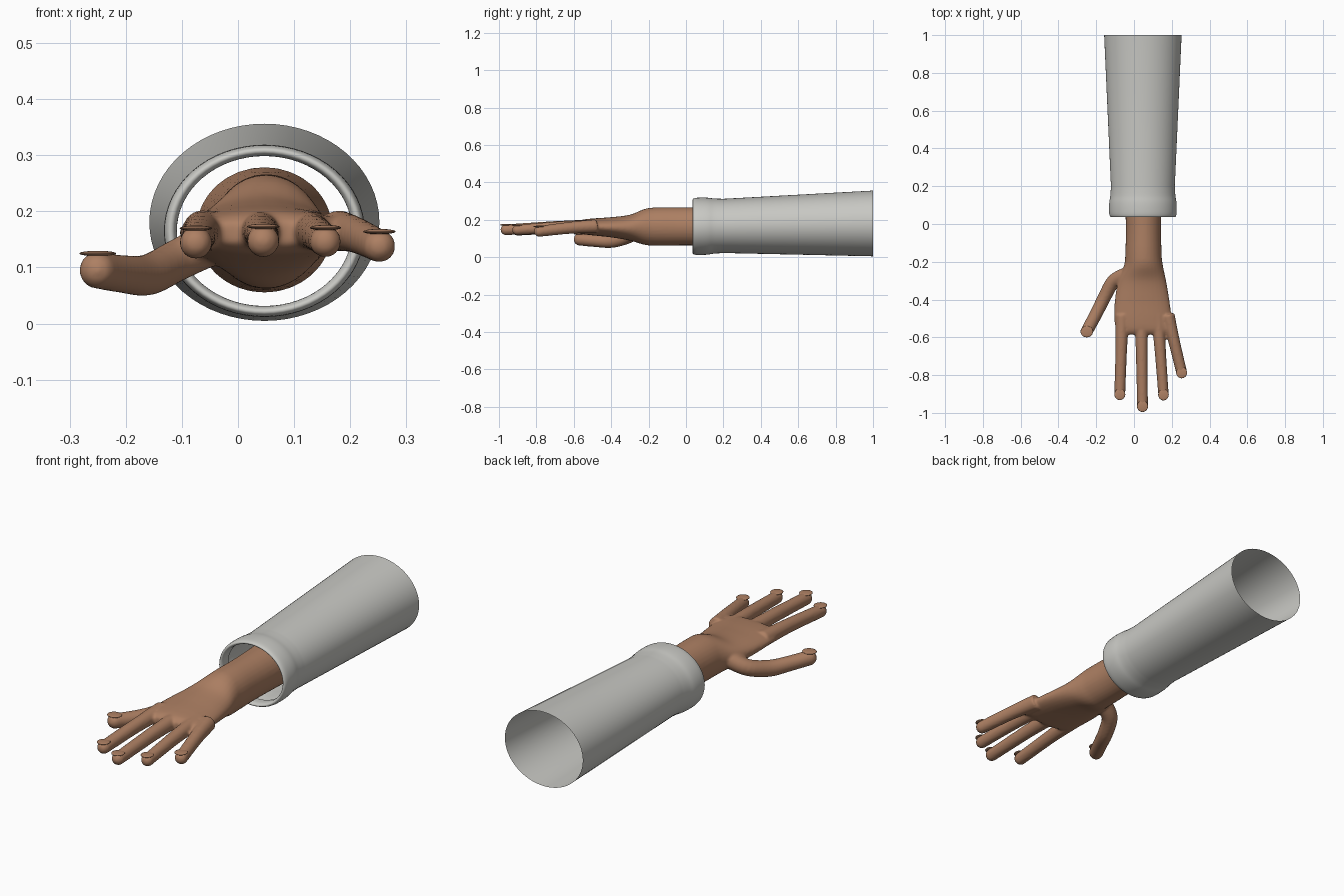
import bpy, bmesh
from math import cos, sin, pi
from mathutils import Vector, Matrix

cube = bpy.data.objects.get("Cube")
if cube:
    bpy.data.objects.remove(cube)


def material(name, rgb):
    m = bpy.data.materials.new(name)
    m.use_nodes = True
    m.diffuse_color = (*rgb, 1)
    m.node_tree.nodes["Principled BSDF"].inputs["Base Color"].default_value = (*rgb, 1)
    return m


skin = material("brown_skin", (0.42, 0.215, 0.125))
cloth = material("light_grey_cloth", (0.58, 0.58, 0.55))


def finish(bm, name, mat):
    bmesh.ops.recalc_face_normals(bm, faces=bm.faces)
    mesh = bpy.data.meshes.new(name)
    bm.to_mesh(mesh)
    bm.free()
    mesh.materials.append(mat)
    mesh.shade_smooth()
    obj = bpy.data.objects.new(name, mesh)
    bpy.context.collection.objects.link(obj)
    return obj


def spline(keys, steps=5):
    """Catmull-Rom interpolation through rows of any width."""
    keys = [Vector(k) for k in keys]
    ext = [keys[0], *keys, keys[-1]]
    rows = []
    for a, b, c, d in zip(ext, ext[1:], ext[2:], ext[3:]):
        for i in range(steps):
            t = i / steps
            rows.append(b + (c - a) * (t / 2) + (2 * a - 5 * b + 4 * c - d) * (t * t / 2)
                        + (3 * b - a - 3 * c + d) * (t ** 3 / 2))
    return rows + [keys[-1]]


def loft(bm, rows, sides=32, caps=True, turn=True):
    """Tube through rows of x, y, z, side radius, upright radius."""
    rings = []
    for i, (x, y, z, rx, rz) in enumerate(rows):
        side, up = Vector((1, 0, 0)), Vector((0, 0, 1))
        if turn:
            a, b = rows[max(i - 1, 0)], rows[min(i + 1, len(rows) - 1)]
            along = Vector(b[:3]) - Vector(a[:3])
            side = along.cross(up).normalized()
            up = side.cross(along).normalized()
        rings.append([bm.verts.new(Vector((x, y, z)) + side * rx * cos(2 * pi * k / sides)
                                   + up * rz * sin(2 * pi * k / sides)) for k in range(sides)])
    for lower, upper in zip(rings, rings[1:]):
        for k in range(sides):
            j = (k + 1) % sides
            bm.faces.new((lower[k], lower[j], upper[j], upper[k]))
    if caps:
        bm.faces.new(rings[0])
        bm.faces.new(rings[-1])


def ball(bm, centre, size):
    bmesh.ops.create_uvsphere(bm, u_segments=24, v_segments=14, radius=1,
                              matrix=Matrix.Translation(centre) @ Matrix.Diagonal((*size, 1)))


# Sleeve with a rolled cuff: distance along the arm, side radius
sleeve_profile = [(0.085, 0.157), (0.055, 0.156), (0.041, 0.16), (0.036, 0.166), (0.039, 0.173),
                  (0.055, 0.178), (0.09, 0.179), (0.12, 0.177), (0.15, 0.172), (0.2, 0.169)]
rows = [(0.047, y, 0.164 + 0.0165 * y, r, r * 0.857)
        for y, r in spline(sleeve_profile, 3) + [Vector((1, 0.205))]]
bm = bmesh.new()
loft(bm, rows, 64, caps=False, turn=False)
finish(bm, "sleeve", cloth)

# Forearm, wrist and palm
bm = bmesh.new()
loft(bm, spline([
    (0.047, 0.5, 0.167, 0.122, 0.112), (0.05, 0.05, 0.165, 0.095, 0.102),
    (0.05, -0.15, 0.164, 0.096, 0.102), (0.05, -0.22, 0.162, 0.103, 0.096),
    (0.043, -0.3, 0.158, 0.127, 0.069), (0.043, -0.4, 0.16, 0.144, 0.054),
    (0.048, -0.5, 0.162, 0.152, 0.045), (0.055, -0.56, 0.162, 0.15, 0.037),
    (0.057, -0.585, 0.162, 0.13, 0.02)]), turn=False)

# Fingers: knuckle x, tip x, tip y, tip z, tip radius
digits = {"index": (-0.062, -0.075, -0.9, 0.144, 0.029),
          "middle": (0.038, 0.045, -0.963, 0.147, 0.029),
          "ring": (0.125, 0.156, -0.902, 0.146, 0.028),
          "little": (0.178, 0.252, -0.785, 0.138, 0.029)}
nails = {}
for name, (x, tip_x, tip_y, tip_z, r) in digits.items():
    start, tip = Vector((x, -0.48, 0.166)), Vector((tip_x, tip_y, tip_z))
    middle = start.lerp(tip, 0.45) + Vector((0, 0, 0.004))
    loft(bm, spline([(*start, r + 0.008, r + 0.008), (*middle, r + 0.002, r + 0.003),
                     (*tip, r, r)]), 20)
    ball(bm, tip, (r, r, r))
    nails[name] = (tip, r)

# Thumb, leaving the side of the palm and bending forward
tip = Vector((-0.25, -0.568, 0.095))
loft(bm, spline([(-0.045, -0.27, 0.145, 0.04, 0.04), (-0.11, -0.305, 0.112, 0.037, 0.037),
                 (-0.16, -0.395, 0.087, 0.035, 0.037), (-0.203, -0.48, 0.088, 0.034, 0.034),
                 (*tip, 0.033, 0.033)]), 20)
ball(bm, tip, (0.033, 0.033, 0.033))
nails["thumb"] = (tip, 0.033)

# Blend palm and digits into one skin
hand = finish(bm, "hand_and_forearm", skin)
remesh = hand.modifiers.new("blend", "REMESH")
remesh.mode = "VOXEL"
remesh.voxel_size = 0.006
remesh.use_smooth_shade = True
smooth = hand.modifiers.new("soften", "SMOOTH")
smooth.factor = 0.5
smooth.iterations = 6

# Flat oval nails on top of each tip
for name, (tip, r) in nails.items():
    bm = bmesh.new()
    ball(bm, tip + Vector((0, -0.002, r - 0.003)), (r, 0.03, 0.0048))
    finish(bm, name + "_nail", skin)
